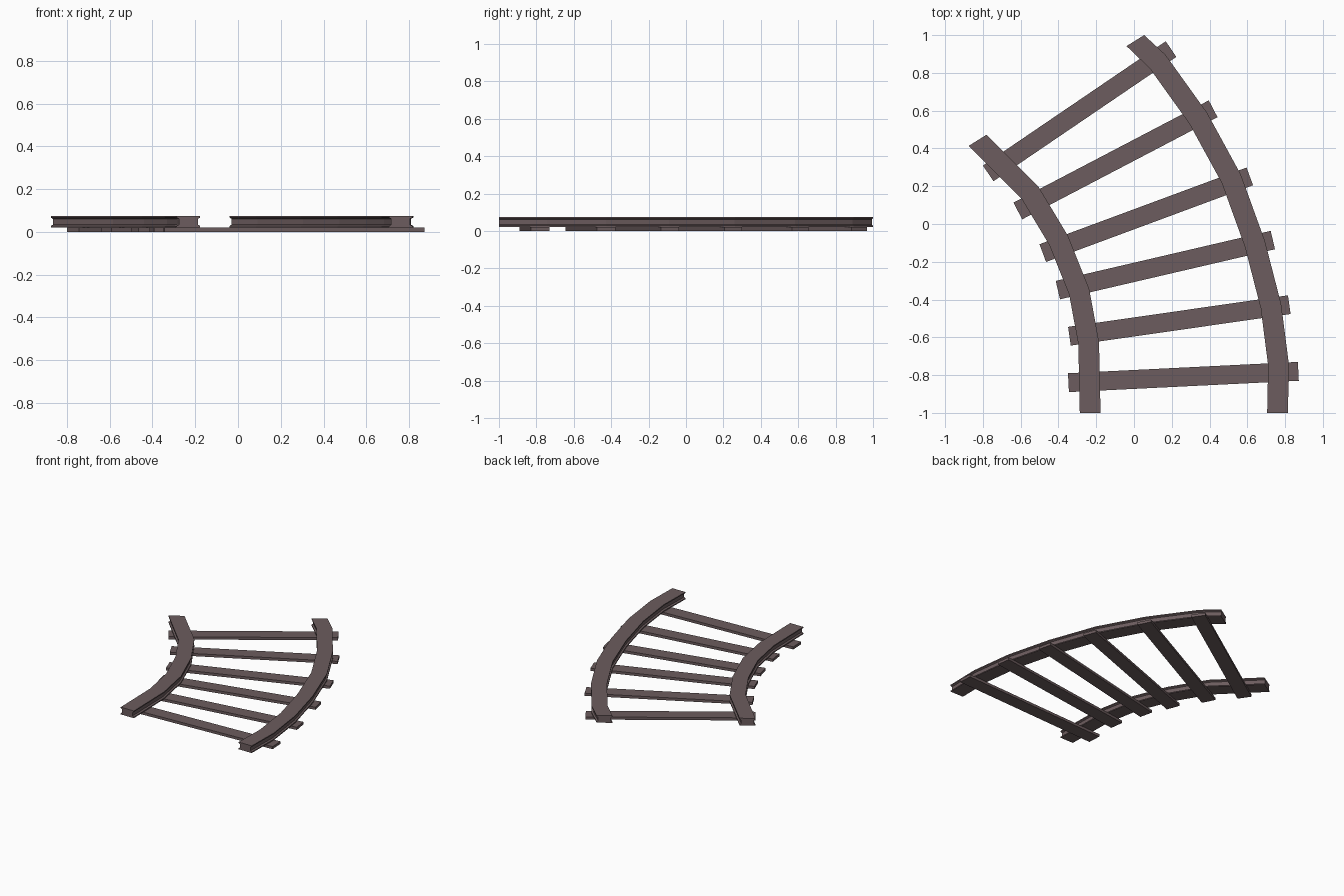
import bpy
import bmesh
from mathutils import Vector

cube = bpy.data.objects.get("Cube")
if cube:
    bpy.data.objects.remove(cube, do_unlink=True)

# Single dull brown metal colour
COLOUR = (0.15, 0.108, 0.112, 1)
brown = bpy.data.materials.new("dull_brown")
brown.use_nodes = True
brown.diffuse_color = COLOUR
bsdf = brown.node_tree.nodes["Principled BSDF"]
bsdf.inputs["Base Color"].default_value = COLOUR
bsdf.inputs["Roughness"].default_value = 0.8

SLEEPER_TOP = 0.02
RAIL_TOP = 0.075
FLANGE = 0.055
WEB = 0.044
END_CUT = Vector((0.85, 0.53)).normalized()


def finish(bm, name):
    bmesh.ops.recalc_face_normals(bm, faces=bm.faces)
    mesh = bpy.data.meshes.new(name)
    bm.to_mesh(mesh)
    bm.free()
    mesh.materials.append(brown)
    obj = bpy.data.objects.new(name, mesh)
    bpy.context.collection.objects.link(obj)
    return obj


# I-shaped section: right half from bottom to top, then mirrored
half = [(FLANGE, SLEEPER_TOP), (FLANGE, 0.028), (WEB, 0.034),
        (WEB, 0.061), (FLANGE, 0.067), (FLANGE, RAIL_TOP)]
section = half + [(-u, z) for u, z in reversed(half)]


def rail(name, path):
    """Sweep the section along a plan path, turning it at each joint."""
    pts = [Vector(p) for p in path]
    bm = bmesh.new()
    rings = []
    for i, p in enumerate(pts):
        if i == 0:
            across = Vector((1, 0))
        elif i == len(pts) - 1:
            across = END_CUT
        else:
            t = (p - pts[i - 1]).normalized() + (pts[i + 1] - p).normalized()
            across = Vector((t.y, -t.x)).normalized()
        rings.append([bm.verts.new((p.x + across.x * u, p.y + across.y * u, z))
                      for u, z in section])
    n = len(section)
    for a, b in zip(rings, rings[1:]):
        for j in range(n):
            k = (j + 1) % n
            bm.faces.new((a[j], a[k], b[k], b[j]))
    bm.faces.new(rings[0])
    bm.faces.new(rings[-1])
    return finish(bm, name)


def sleeper(name, start, end, width=0.1):
    """Flat bar lying between two plan points."""
    a, b = Vector(start), Vector(end)
    d = (b - a).normalized()
    side = Vector((-d.y, d.x)) * width / 2
    bm = bmesh.new()
    base = bm.faces.new([bm.verts.new((c.x, c.y, 0))
                         for c in (a - side, b - side, b + side, a + side)])
    top = bmesh.ops.extrude_face_region(bm, geom=[base])["geom"]
    bmesh.ops.translate(bm, vec=(0, 0, SLEEPER_TOP),
                        verts=[v for v in top if isinstance(v, bmesh.types.BMVert)])
    if not any(f.calc_center_median().z == 0 for f in bm.faces):
        bm.faces.new([v for v in bm.verts if v.co.z == 0])
    return finish(bm, name)


# Curved rails
rail("outer_rail", [(0.76, -1), (0.765, -0.745), (0.725, -0.435), (0.64, -0.105),
                    (0.515, 0.24), (0.34, 0.56), (0.125, 0.86), (0.007, 0.971)])
rail("inner_rail", [(-0.232, -1), (-0.24, -0.63), (-0.29, -0.36), (-0.4, -0.085),
                    (-0.55, 0.165), (-0.828, 0.443)])

# Fanned sleepers
sleepers = [((-0.347, -0.84), (0.87, -0.78)),
            ((-0.342, -0.594), (0.822, -0.427)),
            ((-0.403, -0.35), (0.735, -0.085)),
            ((-0.483, -0.154), (0.613, 0.252)),
            ((-0.615, 0.069), (0.419, 0.61)),
            ((-0.772, 0.268), (0.196, 0.926))]
for i, (start, end) in enumerate(sleepers, 1):
    sleeper(f"sleeper_{i}", start, end)
